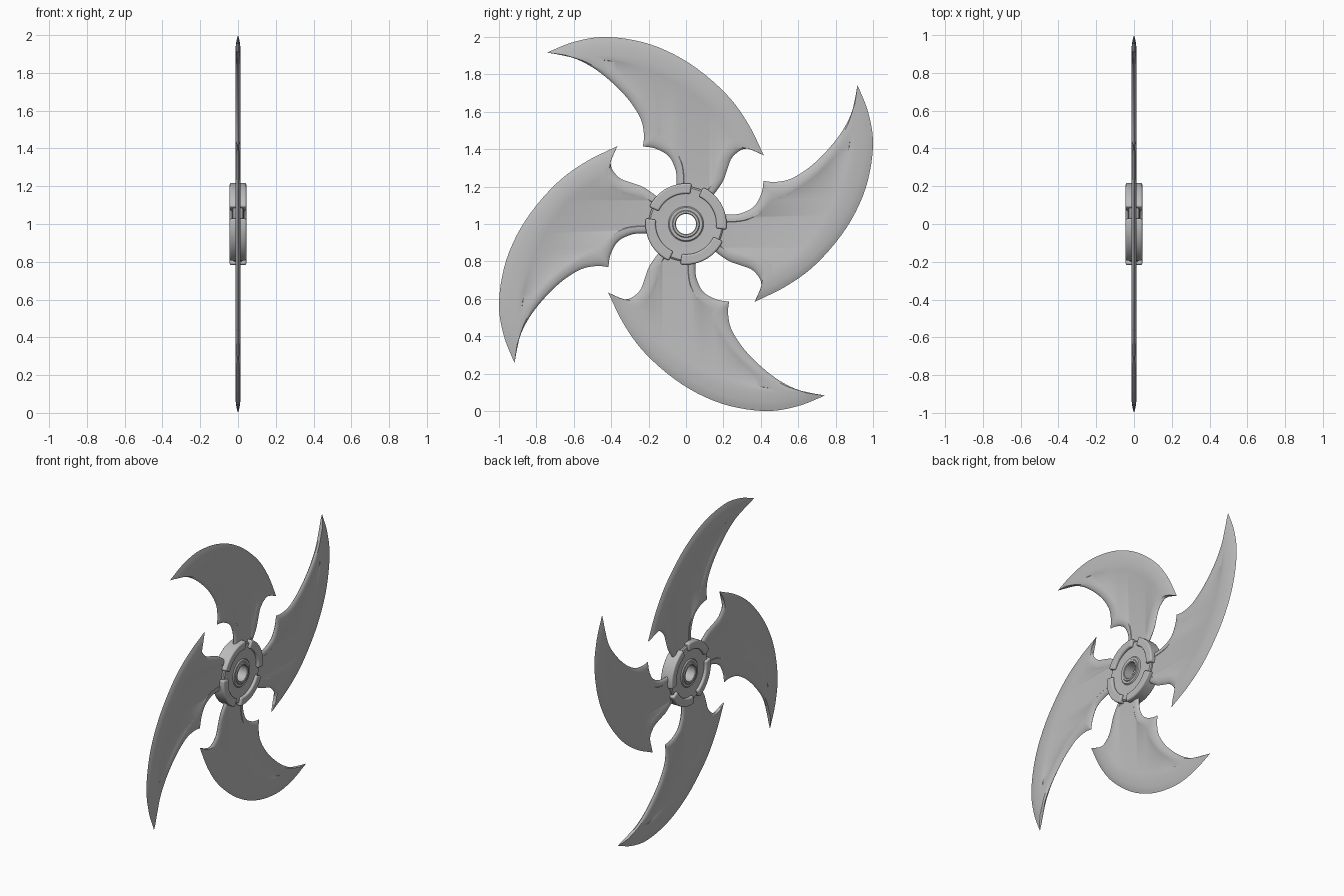
import bpy, bmesh, math
from mathutils import Matrix, Vector

cube = bpy.data.objects.get("Cube")
if cube:
    bpy.data.objects.remove(cube, do_unlink=True)

steel = bpy.data.materials.new("grey steel")
steel.use_nodes = True
GREY = (0.5, 0.5, 0.5, 1)
steel.diffuse_color = GREY
steel.node_tree.nodes["Principled BSDF"].inputs["Base Color"].default_value = GREY

CENTRE = Vector((0, 0, 1))


def finish_mesh(bm, name):
    """Turn a bmesh into a mesh with outward normals and the steel material."""
    bmesh.ops.recalc_face_normals(bm, faces=bm.faces)
    mesh = bpy.data.meshes.new(name)
    bm.to_mesh(mesh)
    bm.free()
    mesh.materials.append(steel)
    return mesh


def place(mesh, name, turn=0.0):
    """Add an object around the hub centre, turned about the axle, and smooth it."""
    obj = bpy.data.objects.new(name, mesh)
    bpy.context.collection.objects.link(obj)
    obj.location = CENTRE
    obj.rotation_euler.x = turn
    bpy.ops.object.select_all(action="DESELECT")
    obj.select_set(True)
    bpy.context.view_layer.objects.active = obj
    bpy.ops.object.shade_smooth_by_angle(angle=math.radians(32))
    return obj


def smooth_path(points, steps=5):
    """Catmull-Rom curve through the points, leaving out the last one."""
    pts = [Vector(p) for p in points]
    pts = [2 * pts[0] - pts[1]] + pts + [2 * pts[-1] - pts[-2]]
    path = []
    for a, b, c, d in zip(pts, pts[1:], pts[2:], pts[3:]):
        for i in range(steps):
            t = i / steps
            path.append(0.5 * (2 * b + (c - a) * t + (2 * a - 5 * b + 4 * c - d) * t * t
                               + (3 * b - a - 3 * c + d) * t ** 3))
    return path


# Blade outline paired with its panel outline: (edge y, edge z, panel y, panel z)
left_corner = (-.23, .415, -.135, .48)
blade_tip = (-.743, .917, -.428, .874)
barb_tip = (.417, .366, .225, .46)
root_end = (.12, .12, .1, .15)
neck_side = [(-.055, .12, -.01, .15), (-.05, .238, -.01, .24), (-.06, .302, -.02, .32),
             (-.096, .366, -.05, .39), (-.166, .404, -.1, .44), left_corner]
inner_side = [left_corner, (-.225, .48, -.145, .525), (-.246, .57, -.175, .58),
              (-.326, .687, -.235, .67), (-.46, .81, -.31, .75),
              (-.594, .885, -.37, .81), blade_tip]
outer_side = [blade_tip, (-.594, .975, -.34, .86), (-.417, 1, -.246, .83),
              (-.19, .96, -.12, .785), (.02, .858, 0, .715), (.21, .7, .128, .62),
              (.33, .54, .195, .53), barb_tip]
barb_side = [barb_tip, (.353, .398, .21, .43), (.3, .398, .195, .4), (.246, .355, .17, .345),
             (.22, .29, .15, .28), (.193, .22, .135, .22), root_end]


def make_blade():
    outline = [Vector(root_end)]
    for side in (neck_side, inner_side, outer_side, barb_side):
        outline += smooth_path(side)
    outline = outline[1:] + outline[:1]
    bm = bmesh.new()

    def ring(blend, height):
        return [bm.verts.new((height, p[0] + (p[2] - p[0]) * blend,
                              p[1] + (p[3] - p[1]) * blend)) for p in outline]

    edge = ring(0, 0)
    # Ground edge, rounded border and slightly sunk panel on both faces
    for face in (1, -1):
        previous = edge
        for blend, height in ((.12, .006), (.3, .0115), (.6, .0138), (.93, .0142), (1, .012)):
            current = ring(blend, face * height)
            for i in range(len(outline)):
                bm.faces.new((previous[i - 1], previous[i], current[i], current[i - 1]))
            previous = current
        panel = bm.faces.new(previous)
        bmesh.ops.triangulate(bm, faces=[panel])
    return finish_mesh(bm, "blade")


def make_hub():
    # Lathed half profile (radius, height), mirrored to the other face
    half = [(.054, .033), (.058, .037), (.069, .037), (.073, .032), (.088, .032),
            (.094, .025), (.15, .025), (.192, .028), (.2, .022)]
    profile = half + [(r, -h) for r, h in reversed(half)]
    bm = bmesh.new()
    sides = 64
    rings = []
    for s in range(sides):
        turn = Matrix.Rotation(math.tau * s / sides, 3, "X")
        rings.append([bm.verts.new(turn @ Vector((h, r, 0))) for r, h in profile])
    for s in range(sides):
        a, b = rings[s - 1], rings[s]
        for i in range(len(profile)):
            bm.faces.new((a[i - 1], a[i], b[i], b[i - 1]))
    return finish_mesh(bm, "hub")


def make_clamp(start, end, inner, outer, depth):
    """Curved block that wraps the rim of the hub on both faces."""
    bm = bmesh.new()
    steps = 18
    slices = []
    for s in range(steps + 1):
        turn = Matrix.Rotation(math.radians(start + (end - start) * s / steps), 3, "X")
        corners = ((inner, depth), (outer, depth), (outer, -depth), (inner, -depth))
        slices.append([bm.verts.new(turn @ Vector((x, r, 0))) for r, x in corners])
    for a, b in zip(slices, slices[1:]):
        for i in range(4):
            bm.faces.new((a[i - 1], a[i], b[i], b[i - 1]))
    bm.faces.new(slices[0])
    bm.faces.new(slices[-1])
    return finish_mesh(bm, "clamp")


# Hub, then four blades and four rim clamps around it
place(make_hub(), "hub")
blade_mesh = make_blade()
clamp_mesh = make_clamp(82, 155, .162, .217, .044)
for k, label in enumerate(("top", "front", "bottom", "back")):
    turn = k * math.pi / 2
    place(blade_mesh, label + "_blade", turn)
    clamp = place(clamp_mesh, label + "_clamp", turn)
    bevel = clamp.modifiers.new("rounded edges", "BEVEL")
    bevel.width = .009
    bevel.segments = 3
    bevel.limit_method = "ANGLE"
